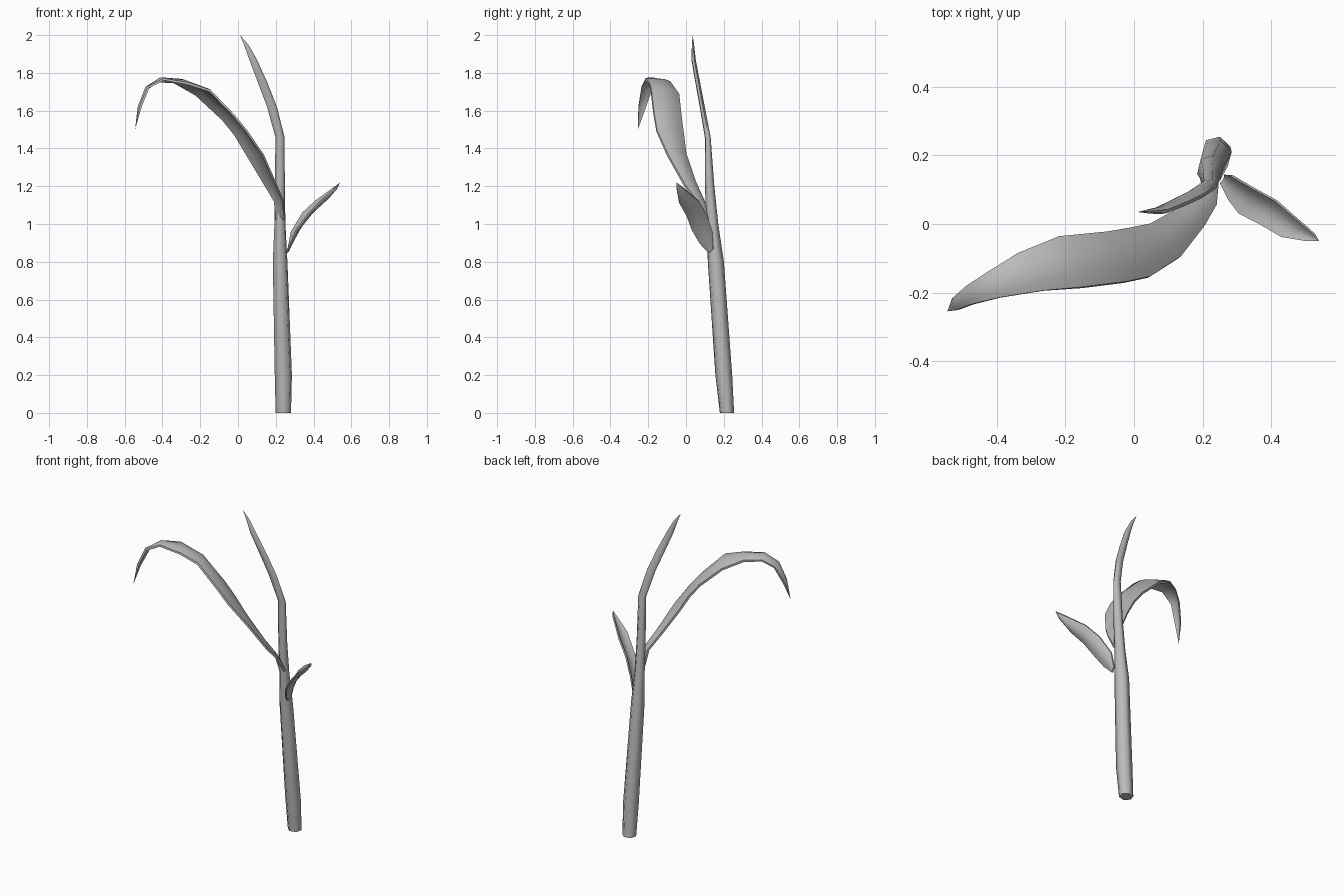
import bpy, bmesh, math
from mathutils import Vector

cube = bpy.data.objects.get("Cube")
if cube:
    bpy.data.objects.remove(cube, do_unlink=True)

grey = bpy.data.materials.new("plant grey")
grey.use_nodes = True
colour = (0.5, 0.5, 0.5, 1)
grey.diffuse_color = colour
grey.node_tree.nodes["Principled BSDF"].inputs["Base Color"].default_value = colour


def loft(name, rings, tip, smooth_angle):
    """Skin a row of closed rings, cap the start and close the end on a tip."""
    bm = bmesh.new()
    rows = [[bm.verts.new(p) for p in ring] for ring in rings]
    end = bm.verts.new(tip)
    n = len(rows[0])
    for i in range(n):
        j = (i + 1) % n
        for a, b in zip(rows, rows[1:]):
            bm.faces.new((a[i], a[j], b[j], b[i]))
        bm.faces.new((rows[-1][i], rows[-1][j], end))
    bm.faces.new(rows[0])
    bmesh.ops.recalc_face_normals(bm, faces=bm.faces)
    mesh = bpy.data.meshes.new(name)
    bm.to_mesh(mesh)
    bm.free()
    mesh.materials.append(grey)
    obj = bpy.data.objects.new(name, mesh)
    bpy.context.collection.objects.link(obj)
    bpy.ops.object.select_all(action='DESELECT')
    obj.select_set(True)
    bpy.context.view_layer.objects.active = obj
    bpy.ops.object.shade_smooth_by_angle(angle=math.radians(smooth_angle))
    return obj


def stalk_ring(x, y, z, rx, ry, sides=6):
    angles = [math.radians(15) + math.tau * i / sides for i in range(sides)]
    return [(x + rx * math.cos(a), y + ry * math.sin(a), z) for a in angles]


def leaf(name, edges, tip, sag, thick):
    """Channelled blade between pairs of back and front edge points."""
    pairs = [(Vector(a), Vector(b)) for a, b in edges]
    mids = [(a + b) / 2 for a, b in pairs] + [Vector(tip)]
    rings = []
    for i, (a, b) in enumerate(pairs):
        along = mids[i + 1] - mids[max(i - 1, 0)]
        up = (b - a).cross(along).normalized()
        depth = sag * (b - a).length
        top = [a.lerp(b, t) - up * depth * 4 * t * (1 - t)
               for t in (0, 0.25, 0.5, 0.75, 1)]
        rings.append(top + [p - up * thick for p in reversed(top)])
    return loft(name, rings, tip, 50)


# Stalk, narrowing into the upright top blade
stalk = [
    (0.24, 0.217, 0, 0.042, 0.039), (0.24, 0.2, 0.2, 0.047, 0.046),
    (0.223, 0.158, 0.8, 0.04, 0.044), (0.222, 0.14, 1.0, 0.03, 0.032),
    (0.222, 0.125, 1.2, 0.027, 0.026), (0.222, 0.115, 1.46, 0.025, 0.016),
    (0.18, 0.086, 1.62, 0.027, 0.014), (0.13, 0.062, 1.75, 0.026, 0.013),
    (0.08, 0.04, 1.87, 0.021, 0.012), (0.043, 0.037, 1.95, 0.012, 0.006),
]
loft("stalk", [stalk_ring(*s) for s in stalk], (0.01, 0.035, 2.0), 70)

# Long leaf arching over to the right
leaf("long_leaf", [
    ((0.20, 0.12, 1.02), (0.245, 0.11, 1.02)),
    ((0.19, 0.09, 1.12), (0.235, 0.05, 1.12)),
    ((0.13, 0.045, 1.22), (0.2, -0.01, 1.2)),
    ((0.04, -0.005, 1.37), (0.13, -0.10, 1.36)),
    ((-0.02, -0.015, 1.47), (0.04, -0.157, 1.49)),
    ((-0.085, -0.026, 1.55), (-0.03, -0.172, 1.575)),
    ((-0.225, -0.04, 1.68), (-0.15, -0.187, 1.70)),
    ((-0.34, -0.085, 1.745), (-0.265, -0.195, 1.737)),
    ((-0.425, -0.14, 1.75), (-0.39, -0.215, 1.76)),
    ((-0.48, -0.18, 1.71), (-0.47, -0.235, 1.72)),
    ((-0.52, -0.215, 1.61), (-0.51, -0.25, 1.62)),
], (-0.545, -0.255, 1.5), 0.12, 0.012)

# Short leaf on the left
leaf("short_leaf", [
    ((0.262, 0.145, 0.87), (0.25, 0.12, 0.85)),
    ((0.28, 0.14, 0.96), (0.275, 0.07, 0.90)),
    ((0.34, 0.105, 1.06), (0.306, 0.03, 0.97)),
    ((0.41, 0.067, 1.125), (0.365, 0, 1.05)),
    ((0.5, -0.01, 1.19), (0.43, -0.038, 1.12)),
    ((0.522, -0.03, 1.205), (0.504, -0.05, 1.185)),
], (0.54, -0.05, 1.22), 0.15, 0.01)
